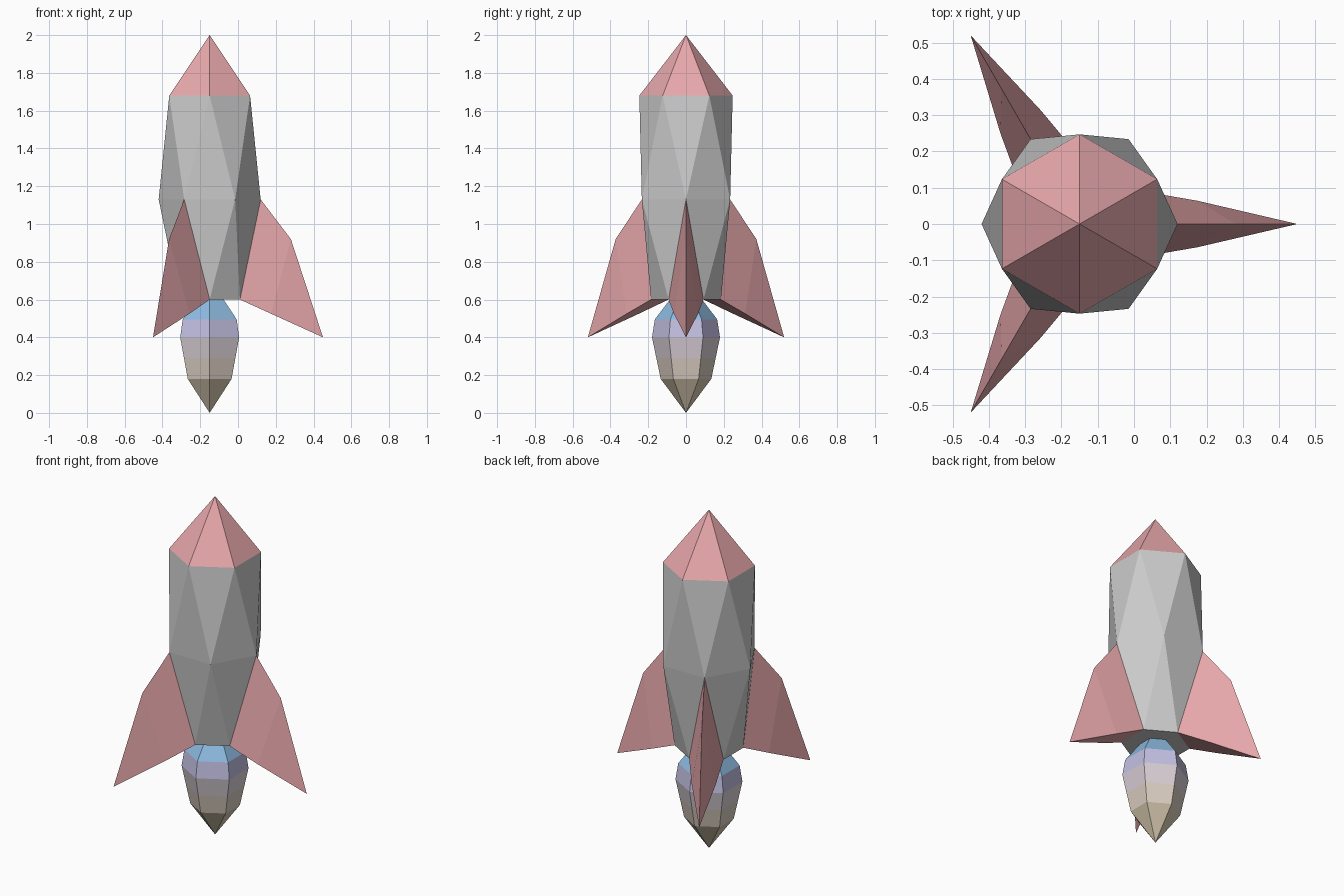
import bpy
import bmesh
from math import sin, cos, radians

if "Cube" in bpy.data.objects:
    bpy.data.objects.remove(bpy.data.objects["Cube"])

AXIS_X = -0.15  # the rocket's axis is offset so the fins centre on x = 0


def material(name, rgb):
    mat = bpy.data.materials.new(name)
    mat.diffuse_color = (*rgb, 1)
    mat.use_nodes = True
    mat.node_tree.nodes["Principled BSDF"].inputs["Base Color"].default_value = mat.diffuse_color
    return mat


def finish(name, bm, mats=()):
    bmesh.ops.recalc_face_normals(bm, faces=bm.faces)
    mesh = bpy.data.meshes.new(name)
    bm.to_mesh(mesh)
    bm.free()
    for mat in mats:
        mesh.materials.append(mat)
    obj = bpy.data.objects.new(name, mesh)
    obj.location.x = AXIS_X
    bpy.context.collection.objects.link(obj)
    return obj


def hex_ring(bm, radius, z, start=30):
    angles = [radians(start + 60 * i) for i in range(6)]
    return [bm.verts.new((radius * cos(a), radius * sin(a), z)) for a in angles]


def fan(bm, ring, tip):
    for i in range(6):
        bm.faces.new((ring[i], ring[(i + 1) % 6], tip))


red = material("red", (0.80, 0.39, 0.41))

# Nose cone
bm = bmesh.new()
ring = hex_ring(bm, 0.247, 1.68)
fan(bm, ring, bm.verts.new((0, 0, 2)))
finish("nose_cone", bm, [red])

# Body: three hexagons, the middle one turned by 30 degrees
bm = bmesh.new()
bottom = hex_ring(bm, 0.185, 0.60)
middle = hex_ring(bm, 0.27, 1.13, start=0)
top = hex_ring(bm, 0.247, 1.68)
for i in range(6):
    j = (i + 1) % 6
    for outer in (bottom, top):
        bm.faces.new((middle[i], middle[j], outer[i]))
        bm.faces.new((outer[i], outer[j], middle[j]))
bm.faces.new(bottom)
bm.faces.new(top)
finish("body", bm)

# Fins: each grows out of one lower triangle of the body
for n in range(3):
    bm = bmesh.new()
    root = bm.verts.new((0.27, 0, 1.13))
    ridge = bm.verts.new((0.43, 0, 0.92))
    tip = bm.verts.new((0.60, 0, 0.40))
    sides = []
    for s in (-1, 1):
        heel = bm.verts.new((0.16, s * 0.0925, 0.60))
        knot = bm.verts.new((0.325, s * 0.064, 0.525))
        bm.faces.new((root, heel, knot, ridge))
        bm.faces.new((ridge, knot, tip))
        sides.append((heel, knot))
    (heel_a, knot_a), (heel_b, knot_b) = sides
    bm.faces.new((heel_a, heel_b, knot_b, knot_a))
    bm.faces.new((knot_a, knot_b, tip))
    fin = finish(f"fin_{n + 1}", bm, [red])
    fin.rotation_euler.z = radians(120 * n)

# Flame: hexagonal bands fading from blue to tan
profile = [(0.085, 0.60), (0.165, 0.495), (0.18, 0.40), (0.157, 0.29), (0.134, 0.18)]
colours = [(0.27, 0.50, 0.76), (0.55, 0.53, 0.77), (0.70, 0.63, 0.68),
           (0.70, 0.61, 0.53), (0.66, 0.57, 0.42)]
bm = bmesh.new()
rings = [hex_ring(bm, r, z) for r, z in profile]
bm.faces.new(rings[0])
for band, (a, b) in enumerate(zip(rings, rings[1:])):
    for i in range(6):
        j = (i + 1) % 6
        bm.faces.new((a[i], a[j], b[j], b[i])).material_index = band
tip = bm.verts.new((0, 0, 0))
fan(bm, rings[-1], tip)
for face in tip.link_faces:
    face.material_index = 4
finish("flame", bm, [material(f"flame_{i + 1}", c) for i, c in enumerate(colours)])
